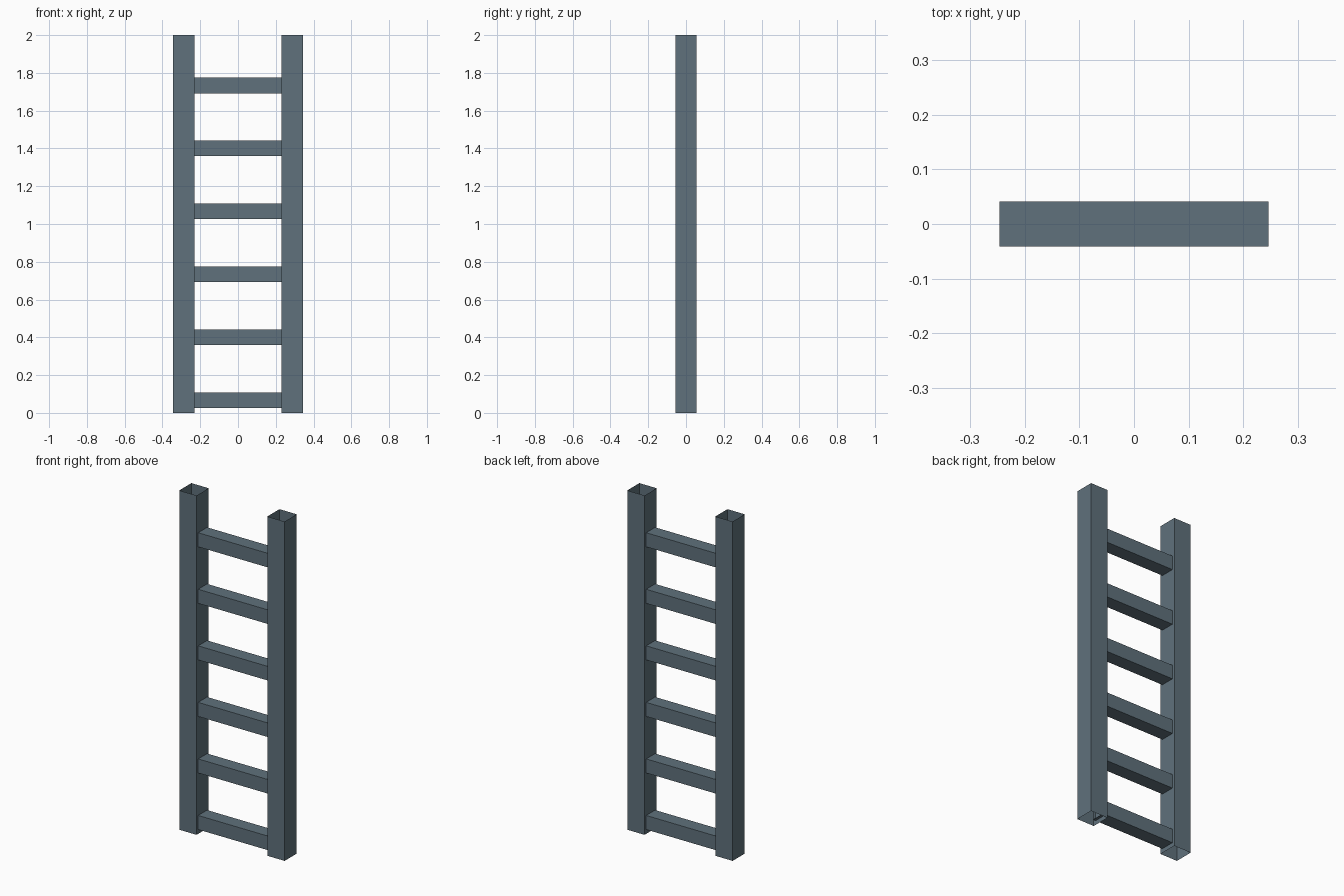
import bpy
import bmesh
from mathutils import Matrix, Vector

cube = bpy.data.objects.get("Cube")
if cube:
    bpy.data.objects.remove(cube, do_unlink=True)

# Single slate grey material
slate = bpy.data.materials.new("slate_grey")
slate.use_nodes = True
colour = (0.115, 0.165, 0.2, 1)
slate.diffuse_color = colour
slate.node_tree.nodes["Principled BSDF"].inputs["Base Color"].default_value = colour


def open_tube(name, size, centre, axis):
    """Square tube with both ends along the given axis left open."""
    bm = bmesh.new()
    bmesh.ops.create_cube(bm, size=1)
    bm.normal_update()
    ends = [f for f in bm.faces if abs(f.normal[axis]) > 0.9]
    bmesh.ops.delete(bm, geom=ends, context="FACES_ONLY")
    bmesh.ops.transform(bm, matrix=Matrix.Diagonal((*size, 1)), verts=bm.verts)
    mesh = bpy.data.meshes.new(name)
    bm.to_mesh(mesh)
    bm.free()
    mesh.materials.append(slate)
    obj = bpy.data.objects.new(name, mesh)
    obj.location = Vector(centre)
    bpy.context.collection.objects.link(obj)


# Upright rails, open at top and bottom
RAIL = 0.113
for side, sign in (("left", 1), ("right", -1)):
    open_tube(side + "_rail", (RAIL, RAIL, 2), (sign * 0.287, 0, 1), 2)

# Six evenly spaced rungs running slightly into the rails
RUNG = 0.083
for i in range(6):
    open_tube(f"rung_{i + 1}", (0.494, RUNG, RUNG), (0, 0, 0.067 + i / 3), 0)
